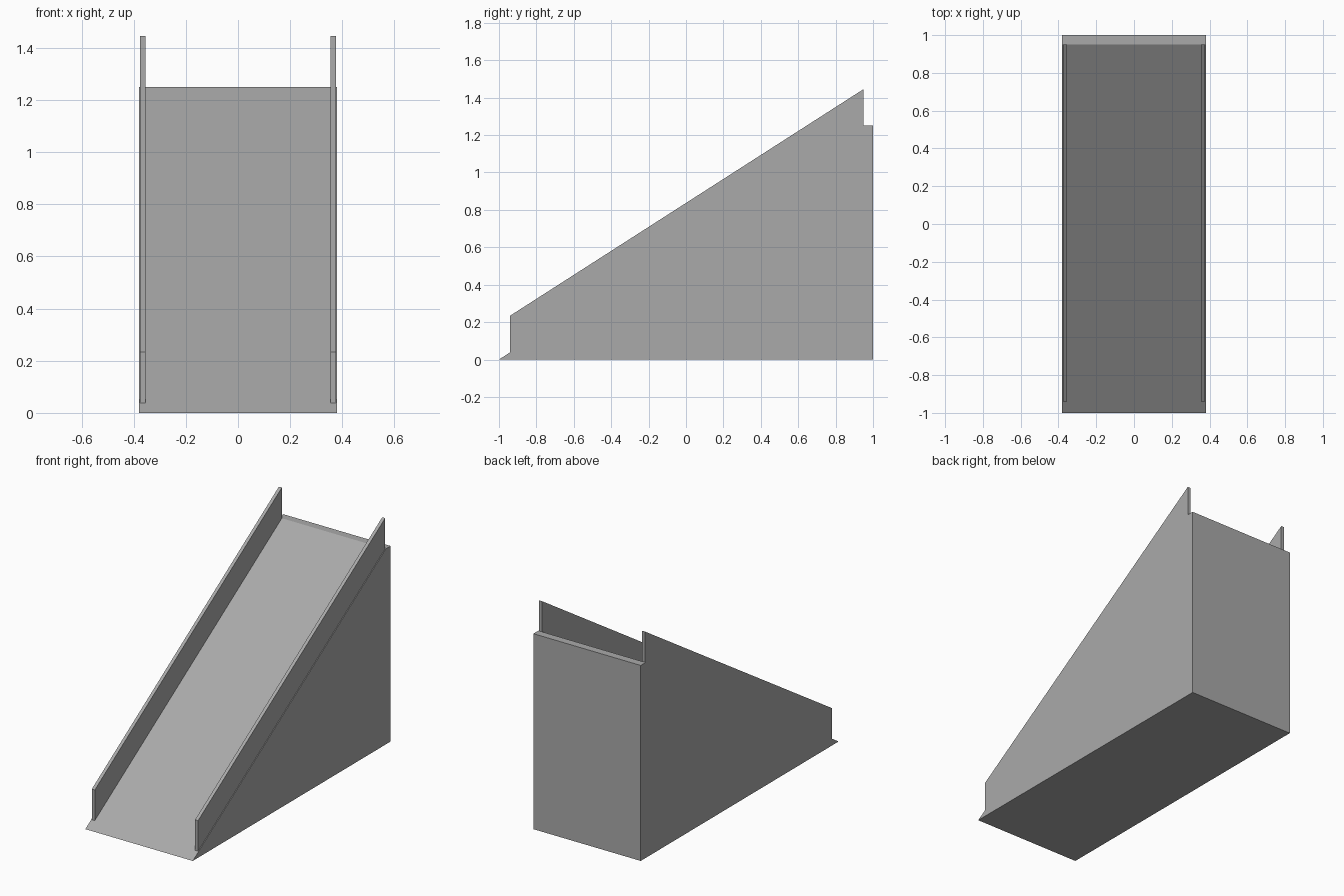
import bpy

cube = bpy.data.objects.get("Cube")
if cube:
    bpy.data.objects.remove(cube, do_unlink=True)

grey = bpy.data.materials.new("plain grey")
grey.use_nodes = True
colour = (0.4, 0.4, 0.4, 1)
grey.diffuse_color = colour
grey.node_tree.nodes["Principled BSDF"].inputs["Base Color"].default_value = colour


def extrude_profile(name, profile, x_min, x_max):
    """Make a solid from a (y, z) side profile stretched along x."""
    n = len(profile)
    verts = [(x, y, z) for x in (x_min, x_max) for y, z in profile]
    faces = [tuple(reversed(range(n))), tuple(range(n, 2 * n))]
    faces += [(i, (i + 1) % n, (i + 1) % n + n, i + n) for i in range(n)]
    mesh = bpy.data.meshes.new(name)
    mesh.from_pydata(verts, [], faces)
    mesh.materials.append(grey)
    obj = bpy.data.objects.new(name, mesh)
    bpy.context.collection.objects.link(obj)
    return obj


# Solid ramp with a narrow flat ledge at the top
HALF_WIDTH = 0.38
HEIGHT = 1.25
LEDGE_Y = 0.95
extrude_profile("ramp_body",
                [(-1, 0), (1, 0), (1, HEIGHT), (LEDGE_Y, HEIGHT)],
                -HALF_WIDTH, HALF_WIDTH)


def slope_z(y):
    return HEIGHT * (y + 1) / (LEDGE_Y + 1)


# Thin side rails standing on the slope, just inside each edge
FOOT_Y = -0.94
RAIL_HEIGHT = 0.196
rail_profile = [(FOOT_Y, slope_z(FOOT_Y)),
                (LEDGE_Y, HEIGHT),
                (LEDGE_Y, HEIGHT + RAIL_HEIGHT),
                (FOOT_Y, slope_z(FOOT_Y) + RAIL_HEIGHT)]
for name, x_min in (("left_rail", 0.355), ("right_rail", -0.376)):
    extrude_profile(name, rail_profile, x_min, x_min + 0.021)
